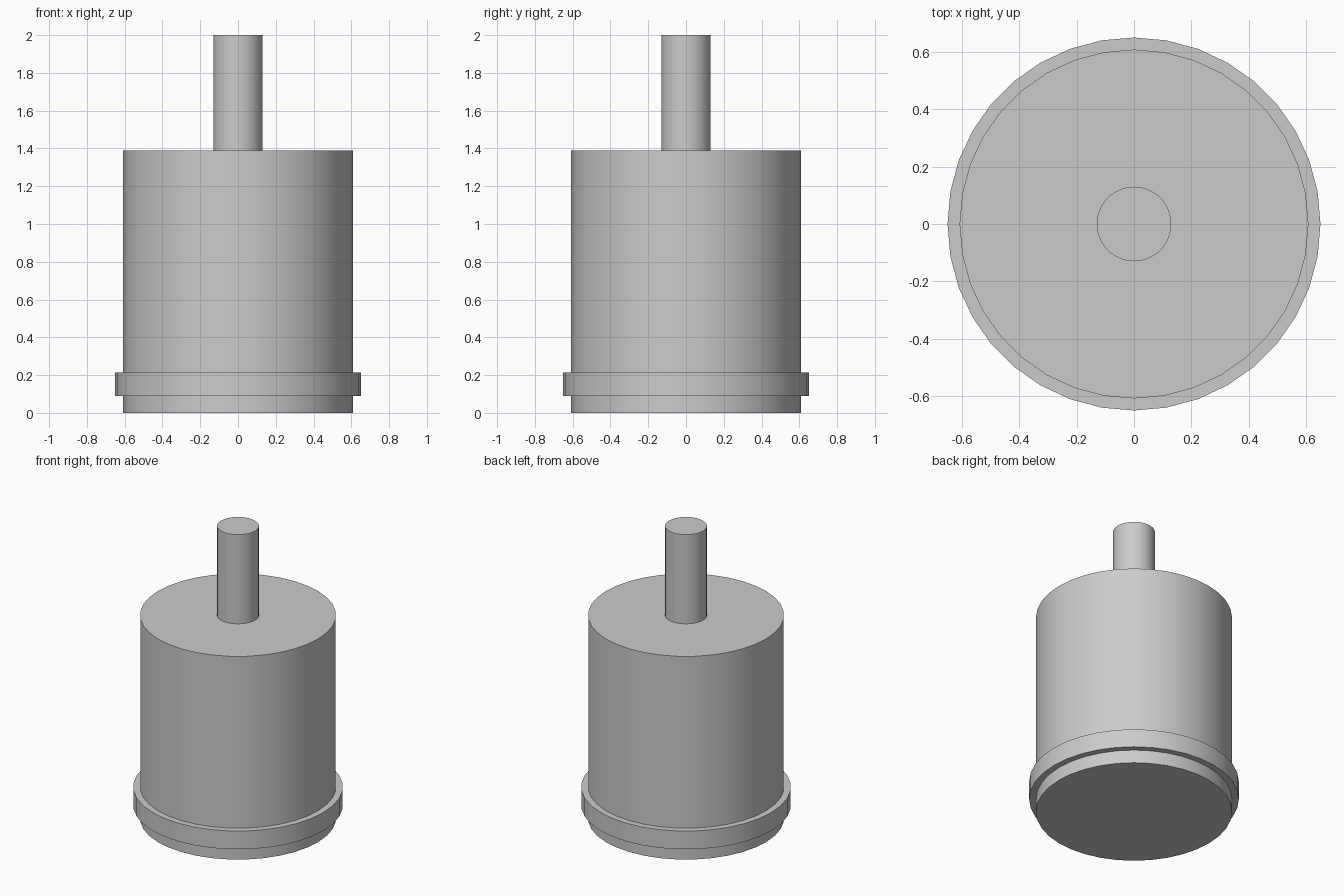
import bpy
import math

cube = bpy.data.objects.get("Cube")
if cube:
    bpy.data.objects.remove(cube, do_unlink=True)

grey = bpy.data.materials.new("light grey metal")
grey.use_nodes = True
colour = (0.6, 0.6, 0.6, 1)
grey.diffuse_color = colour
grey.node_tree.nodes["Principled BSDF"].inputs["Base Color"].default_value = colour


def cylinder(name, radius, bottom, top):
    """Upright smooth-sided cylinder on the z axis."""
    bpy.ops.mesh.primitive_cylinder_add(
        vertices=36, radius=radius, depth=top - bottom,
        location=(0, 0, (bottom + top) / 2))
    part = bpy.context.object
    part.name = name
    part.data.materials.append(grey)
    bpy.ops.object.shade_smooth_by_angle(angle=math.radians(30))


# Main drum, the collar near its foot, and the shaft on top
cylinder("body", 0.608, 0, 1.39)
cylinder("collar", 0.65, 0.09, 0.215)
cylinder("shaft", 0.13, 1.39, 2)
